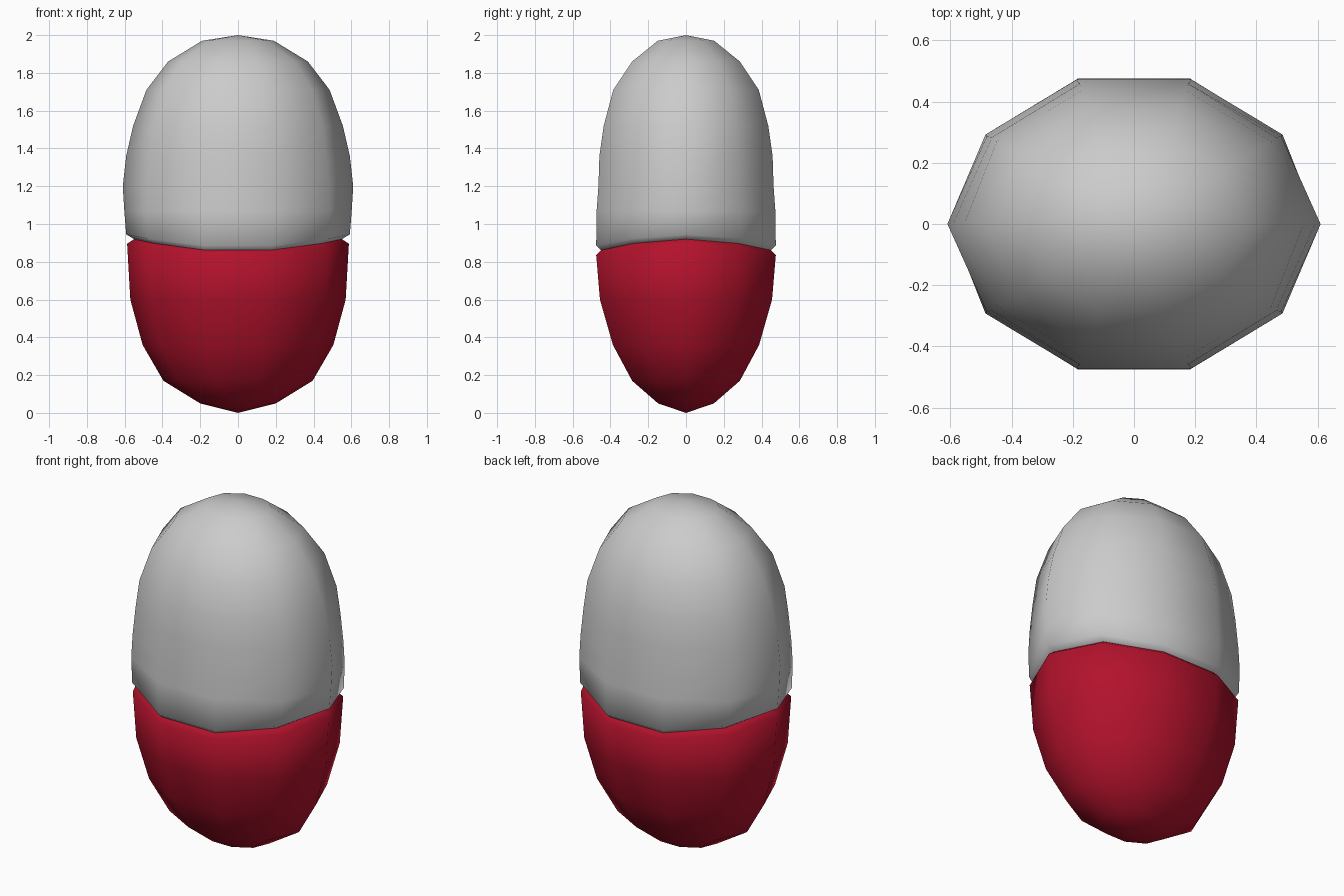
import bpy, bmesh, math

if "Cube" in bpy.data.objects:
    bpy.data.objects.remove(bpy.data.objects["Cube"])

SIDES = 10
COS = [math.cos(2 * math.pi * i / SIDES) for i in range(SIDES)]
SIN = [math.sin(2 * math.pi * i / SIDES) for i in range(SIDES)]


def seam(i):
    # height of the wavy joint between the halves: high at the sides, low front and back
    return 0.92 - 0.065 * SIN[i] ** 2


def loft(name, rings, pole, color=None):
    """Skin ten-sided rings (lists of points) and close them with a pole vertex."""
    bm = bmesh.new()
    rows = [[bm.verts.new(p) for p in ring] for ring in rings]
    tip = bm.verts.new((0, 0, pole))
    for a, b in zip(rows, rows[1:]):
        for i in range(SIDES):
            j = (i + 1) % SIDES
            bm.faces.new((a[i], a[j], b[j], b[i]))
    for i in range(SIDES):
        bm.faces.new((rows[-1][i], rows[-1][(i + 1) % SIDES], tip))
    bmesh.ops.recalc_face_normals(bm, faces=bm.faces)
    if sum((f.calc_center_median().x * f.normal.x for f in bm.faces)) < 0:
        bmesh.ops.reverse_faces(bm, faces=bm.faces)
    mesh = bpy.data.meshes.new(name)
    bm.to_mesh(mesh)
    bm.free()
    for poly in mesh.polygons:
        poly.use_smooth = True
    obj = bpy.data.objects.new(name, mesh)
    bpy.context.collection.objects.link(obj)
    if color:
        mat = bpy.data.materials.new(name)
        mat.diffuse_color = color
        mat.use_nodes = True
        mat.node_tree.nodes["Principled BSDF"].inputs["Base Color"].default_value = mat.diffuse_color
        mesh.materials.append(mat)
    return obj


def ring(rx, ry, z, dent=0.0):
    # dent pulls in every column except the two on the x axis
    out = []
    for i in range(SIDES):
        k = 1 - dent if abs(SIN[i]) > 0.1 else 1
        out.append((rx * COS[i] * k, ry * SIN[i] * k, z))
    return out


def seam_ring(rx, ry, dz):
    return [(rx * COS[i], ry * SIN[i], seam(i) + dz) for i in range(SIDES)]


# lower half: coloured cup with a bevelled rim
lower = [seam_ring(0.55, 0.473, 0), seam_ring(0.587, 0.5, -0.025)]
lower += [ring(*r) for r in [(0.57, 0.479, 0.6), (0.505, 0.407, 0.36),
                             (0.395, 0.3, 0.17), (0.2, 0.155, 0.05)]]
loft("lower_shell", lower, 0.0, (0.45, 0.006, 0.025, 1))

# upper half: pale dome with a shallow worn band above its rim
upper = [seam_ring(0.55, 0.473, 0), seam_ring(0.592, 0.5, 0.025)]
upper += [ring(*r) for r in [(0.602, 0.499, 1.07, 0.003), (0.61, 0.5, 1.2, 0.025),
                             (0.592, 0.497, 1.36, 0.03), (0.555, 0.458, 1.52),
                             (0.485, 0.405, 1.71), (0.37, 0.3, 1.86),
                             (0.19, 0.157, 1.97)]]
loft("upper_shell", upper, 2.0)
